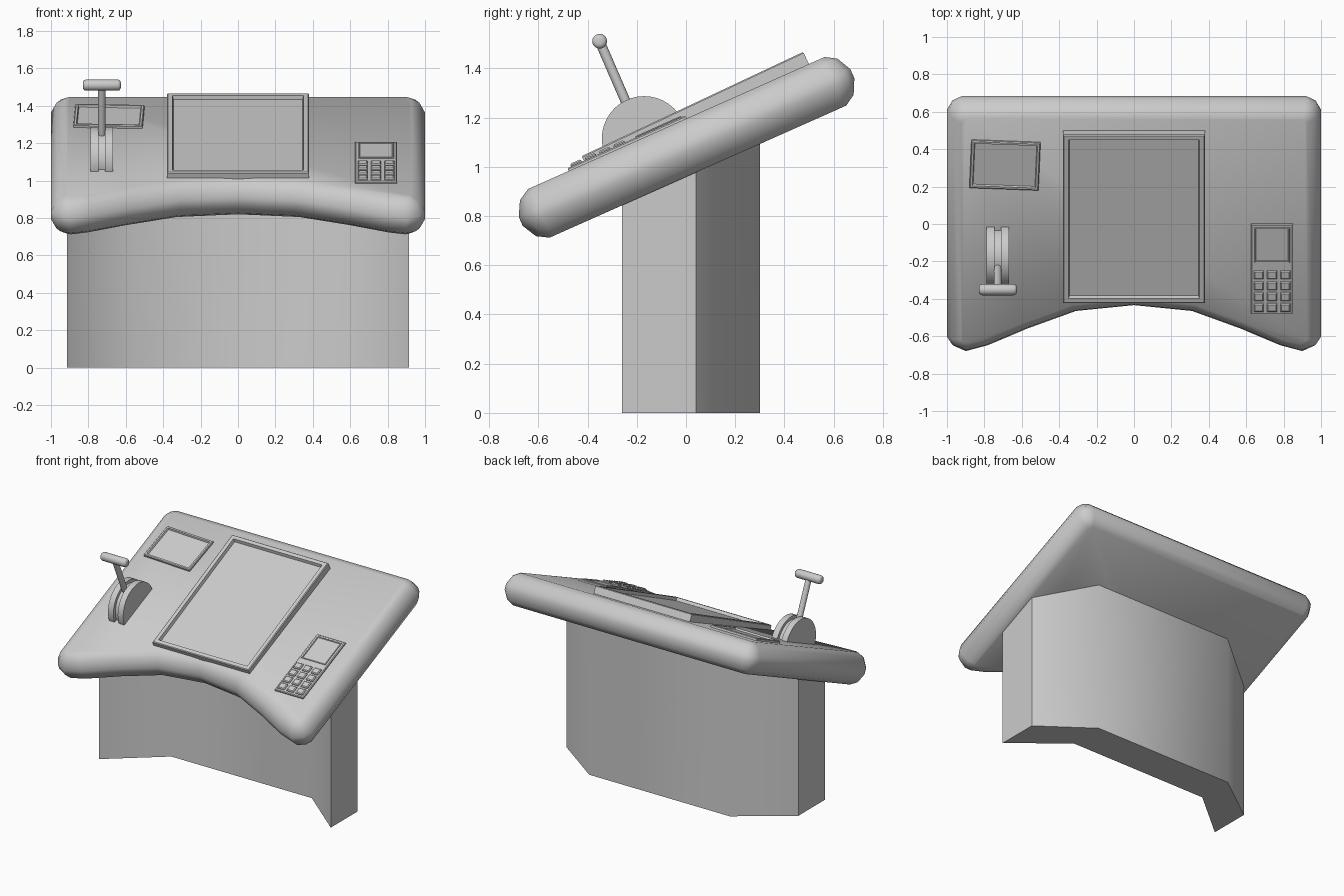
import bpy, bmesh
from math import radians, sin, cos
from mathutils import Matrix, Vector

if "Cube" in bpy.data.objects:
    bpy.data.objects.remove(bpy.data.objects["Cube"])

# Local frame of the sloping desk: x, u along the slope, n out of the surface
TILT = radians(24)
DESK = Matrix.Translation((0, 0, 1.077)) @ Matrix.Rotation(TILT, 4, 'X')


def finish(name, bm, matrix=Matrix(), smooth=None):
    bmesh.ops.recalc_face_normals(bm, faces=bm.faces)
    bm.transform(matrix)
    mesh = bpy.data.meshes.new(name)
    bm.to_mesh(mesh)
    bm.free()
    ob = bpy.data.objects.new(name, mesh)
    bpy.context.collection.objects.link(ob)
    if smooth:
        bpy.ops.object.select_all(action='DESELECT')
        ob.select_set(True)
        bpy.context.view_layer.objects.active = ob
        bpy.ops.object.shade_smooth_by_angle(angle=radians(smooth))
    return ob


def inset_outline(pts, d):
    """Offset a counter-clockwise outline inwards with mitred corners."""
    out = []
    for i, p in enumerate(pts):
        e1 = (p - pts[i - 1]).normalized()
        e2 = (pts[(i + 1) % len(pts)] - p).normalized()
        n1, n2 = Vector((-e1.y, e1.x)), Vector((-e2.y, e2.x))
        out.append(p + (n1 + n2) * d / (1 + n1.dot(n2)))
    return out


def loft(bm, rings):
    """Skin closed rings of points and cap both ends."""
    vs = [[bm.verts.new(p) for p in r] for r in rings]
    n = len(vs[0])
    for a, b in zip(vs, vs[1:]):
        for i in range(n):
            bm.faces.new((a[i], a[(i + 1) % n], b[(i + 1) % n], b[i]))
    bm.faces.new(vs[0][::-1])
    bm.faces.new(vs[-1])


def plate(name, x, u, w, h, n0, n1, border=0, lip=0, depth=0, edge=0.005,
          turn=0, pitch=0):
    """Box on the desk, optionally with a recessed window in its top."""
    bm = bmesh.new()
    bmesh.ops.create_cube(bm, size=1)
    bm.transform(Matrix.Diagonal((w, h, n1 - n0, 1)))
    top = max(bm.faces, key=lambda f: f.calc_center_median().z)
    bmesh.ops.bevel(bm, geom=list(top.edges), offset=edge, segments=1, affect='EDGES')
    if border:
        top = max(bm.faces, key=lambda f: f.calc_center_median().z)
        bmesh.ops.inset_individual(bm, faces=[top], thickness=border)
        bmesh.ops.inset_individual(bm, faces=[top], thickness=lip, depth=-depth)
    local = (Matrix.Translation((x, u, (n0 + n1) / 2))
             @ Matrix.Rotation(radians(turn), 4, 'Z')
             @ Matrix.Rotation(radians(pitch), 4, 'X'))
    return finish(name, bm, DESK @ local)


def cylinder(name, a, b, r, segs=32, edge=0, smooth=40):
    """Cylinder from a to b, with optional rounded ends."""
    a, b = Vector(a), Vector(b)
    bm = bmesh.new()
    bmesh.ops.create_cone(bm, cap_ends=True, segments=segs, radius1=r, radius2=r,
                          depth=(b - a).length)
    if edge:
        rims = [e for e in bm.edges if any(len(f.verts) > 4 for f in e.link_faces)]
        bmesh.ops.bevel(bm, geom=rims, offset=edge, segments=3, profile=0.5, affect='EDGES')
    rot = (b - a).to_track_quat('Z', 'Y').to_matrix().to_4x4()
    return finish(name, bm, Matrix.Translation((a + b) / 2) @ rot, smooth)


# Desk slab: rounded outline with a concave front, lofted through a rounded edge
right = [(0.31, -0.50), (0.57, -0.603), (0.78, -0.70), (0.90, -0.735), (0.97, -0.70),
         (1.0, -0.65), (1.0, 0.66), (0.97, 0.715), (0.92, 0.74)]
outline = [Vector((0, -0.466))] + [Vector(p) for p in right]
outline += [Vector((-x, y)) for x, y in reversed(right)]
edge_profile = [(0.075, -0.108), (0.03, -0.08), (0, -0.02),
                (0, 0.02), (0.03, 0.08), (0.075, 0.108)]
bm = bmesh.new()
loft(bm, [[(p.x, p.y, n) for p in inset_outline(outline, d)] for d, n in edge_profile])
finish("desk_slab", bm, DESK, 60)

# Pedestal: bent wall with its top cut along the slope
half = [(0.555, 0.04), (0.915, -0.26), (0.915, 0.04), (0.555, 0.30)]
foot = [(-x, y) for x, y in half[1::-1]] + half + [(-x, y) for x, y in half[:1:-1]]
bm = bmesh.new()
loft(bm, [[(x, y, 0) for x, y in foot],
          [(x, y, 1.04 + y * sin(TILT) / cos(TILT)) for x, y in foot]])
finish("pedestal", bm, smooth=40)

# Main screen and small side display
plate("main_screen", 0, 0.097, 0.76, 0.995, 0.09, 0.152, 0.035, 0.008, 0.022, pitch=1.2)
plate("side_display", -0.69, 0.396, 0.37, 0.278, 0.09, 0.125, 0.015, 0.006, 0.012, turn=-2.3)

# Keypad with its window and buttons
plate("keypad_body", 0.738, -0.211, 0.225, 0.525, 0.09, 0.121)
plate("keypad_window", 0.738, -0.068, 0.19, 0.205, 0.10, 0.127, 0.006, 0.004, 0.008, 0.003)
for row in range(4):
    for col in range(3):
        plate(f"keypad_button_{row}_{col}", 0.667 + 0.071 * col, -0.242 - 0.0637 * row,
              0.053, 0.049, 0.11, 0.132, edge=0.006)

# Lever: two guide discs, a smaller core, the stick and the crossbar grip
LX, LY, LZ = -0.728, -0.17, 1.115
for side, x0 in (("left", -0.788), ("right", -0.711)):
    cylinder(f"lever_guide_{side}", (x0, LY, LZ), (x0 + 0.043, LY, LZ), 0.172, 40)
cylinder("lever_core", (-0.75, LY, LZ), (-0.70, LY, LZ), 0.15, 40)
cylinder("lever_stick", (LX, LY - 0.01, LZ), (LX, -0.351, 1.51), 0.02, 16)
cylinder("lever_grip", (-0.83, -0.351, 1.51), (-0.626, -0.351, 1.51), 0.03, 20, edge=0.018)
